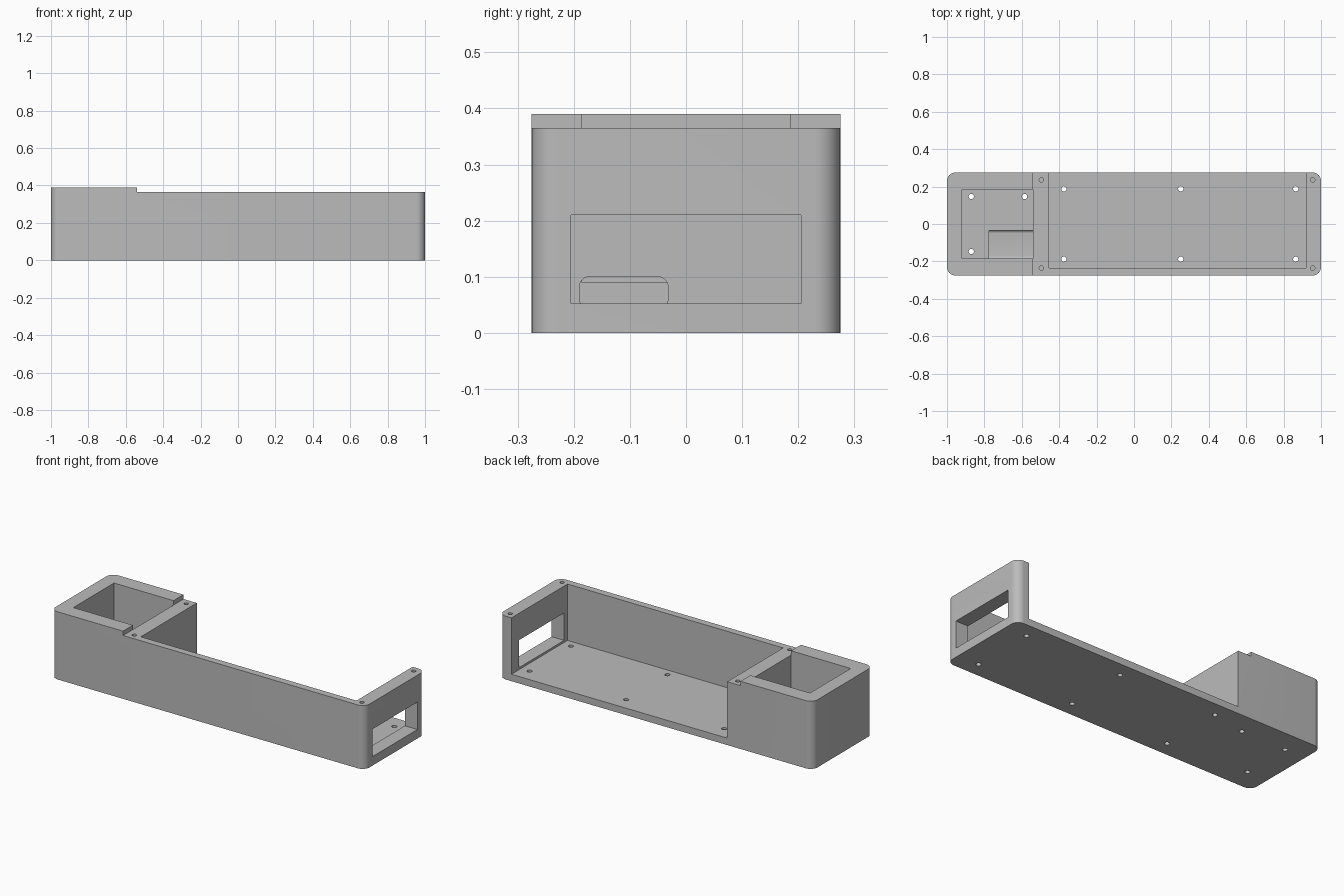
import bpy, bmesh, math

cube = bpy.data.objects.get("Cube")
if cube:
    bpy.data.objects.remove(cube, do_unlink=True)

grey = bpy.data.materials.new("mid grey")
grey.use_nodes = True
colour = (0.5, 0.5, 0.5, 1)
grey.diffuse_color = colour
grey.node_tree.nodes["Principled BSDF"].inputs["Base Color"].default_value = colour


def box(name, lo, hi, radius=0.0, axis=2, segments=10):
    """Box between two corners; the edges along one axis may be rounded."""
    bm = bmesh.new()
    bmesh.ops.create_cube(bm, size=1)
    for v in bm.verts:
        v.co = [lo[i] + (v.co[i] + 0.5) * (hi[i] - lo[i]) for i in range(3)]
    if radius:
        edges = [e for e in bm.edges
                 if abs(e.verts[0].co[axis] - e.verts[1].co[axis]) > 1e-5]
        bmesh.ops.bevel(bm, geom=edges, offset=radius, segments=segments,
                        profile=0.5, affect='EDGES')
    return finish(name, bm)


def pin(name, x, y, z0, z1, r):
    """Upright cylinder for drilling."""
    bm = bmesh.new()
    bmesh.ops.create_cone(bm, cap_ends=True, segments=24, radius1=r, radius2=r,
                          depth=z1 - z0)
    bmesh.ops.translate(bm, verts=bm.verts, vec=(x, y, (z0 + z1) / 2))
    return finish(name, bm)


def finish(name, bm):
    bmesh.ops.recalc_face_normals(bm, faces=bm.faces)
    mesh = bpy.data.meshes.new(name)
    bm.to_mesh(mesh)
    bm.free()
    mesh.materials.append(grey)
    obj = bpy.data.objects.new(name, mesh)
    bpy.context.collection.objects.link(obj)
    return obj


L, W, TOP, LOW = 1.0, 0.275, 0.39, 0.365
FLOOR, STEP_X, BAY_X = 0.04, -0.54, -0.455

# Rounded outer block
body = box("enclosure_body", (-L, -W, 0), (L, W, TOP), 0.045)

cutters = [
    # Lower rim beyond the raised end
    box("rim_step_cut", (STEP_X, -1, LOW), (2, 1, 1)),
    # Long bay, open at the top and back
    box("long_bay_cut", (BAY_X, -0.235, FLOOR), (0.92, 1, 1)),
    # Small raised compartment
    box("compartment_cut", (-0.92, -0.185, 0.09), (STEP_X, 0.185, 1)),
    # Window in the end wall
    box("end_window_cut", (0.9, -0.205, 0.052), (1.2, 0.205, 0.21)),
    # Rounded cable slot between the compartments
    box("cable_slot_cut", (-0.775, -0.19, 0.043), (-0.43, -0.032, 0.1),
        0.018, axis=0, segments=6),
]

# Mounting holes through the floor
mounts = [(x, y) for x in (-0.375, 0.25, 0.865) for y in (-0.188, 0.188)]
mounts += [(-0.87, 0.147), (-0.585, 0.147), (-0.87, -0.147)]
for x, y in mounts:
    cutters.append(pin("mount_hole_cut", x, y, -0.1, 0.2, 0.014))

# Blind screw holes in the rim
for x in (-0.495, 0.955):
    for y in (-0.236, 0.236):
        cutters.append(pin("screw_hole_cut", x, y, 0.22, 0.5, 0.012))

bpy.ops.object.select_all(action='DESELECT')
bpy.context.view_layer.objects.active = body
body.select_set(True)
for cutter in cutters:
    cutter.hide_render = True
    mod = body.modifiers.new(cutter.name, 'BOOLEAN')
    mod.operation = 'DIFFERENCE'
    mod.solver = 'EXACT'
    mod.object = cutter
    bpy.ops.object.modifier_apply(modifier=mod.name)
for cutter in cutters:
    bpy.data.objects.remove(cutter, do_unlink=True)

bpy.ops.object.shade_smooth_by_angle(angle=math.radians(30))
